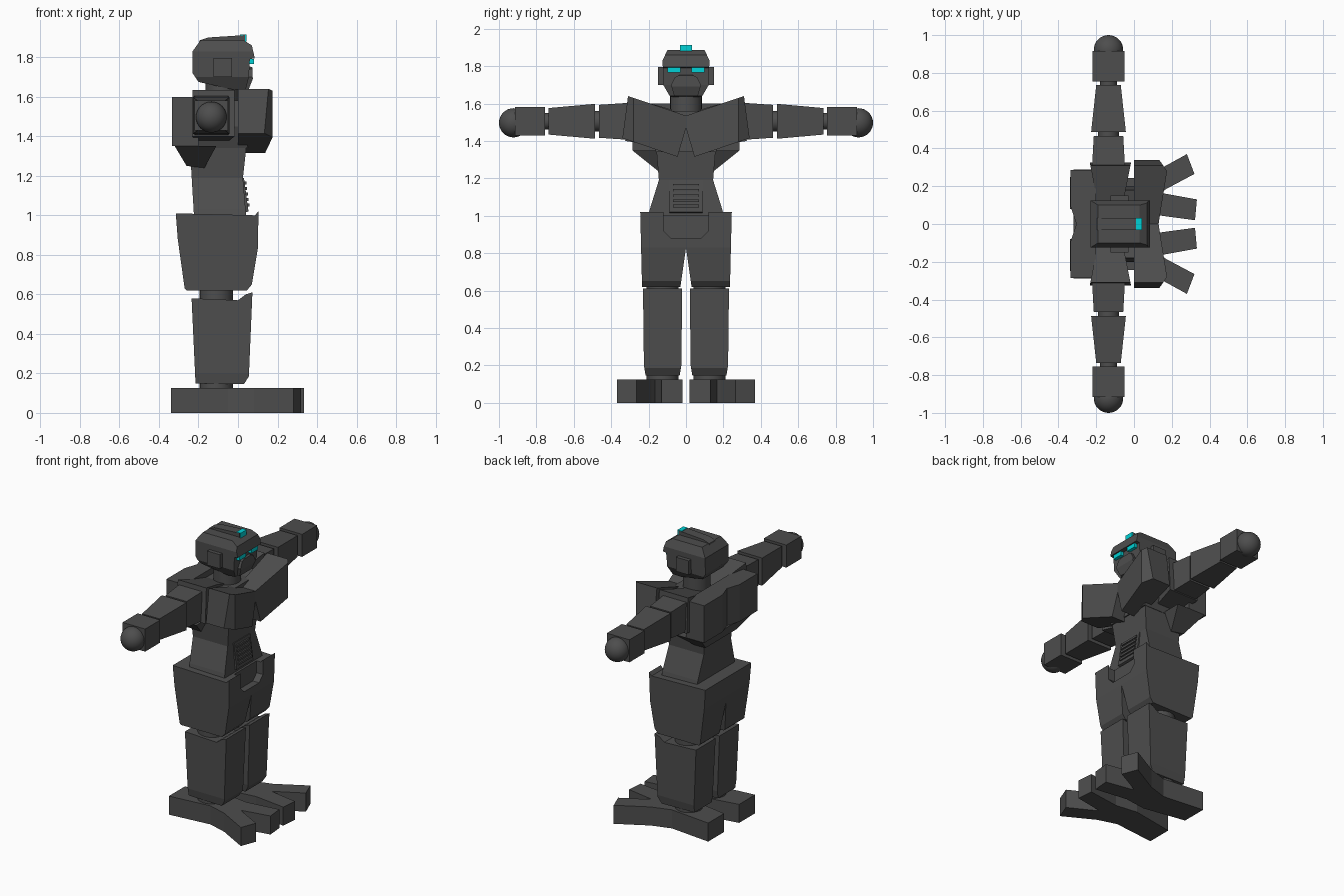
import bpy, bmesh, math

old = bpy.data.objects.get("Cube")
if old:
    bpy.data.objects.remove(old, do_unlink=True)


def material(name, rgb):
    m = bpy.data.materials.new(name)
    m.use_nodes = True
    m.diffuse_color = (*rgb, 1)
    m.node_tree.nodes["Principled BSDF"].inputs["Base Color"].default_value = (*rgb, 1)
    return m


GREY = material("dark grey", (0.075, 0.075, 0.075))
TEAL = material("teal", (0.0, 0.64, 0.67))
ARM_X, ARM_Z = -0.135, 1.505


def add(name, bm, mat=GREY, mirror=False):
    bmesh.ops.recalc_face_normals(bm, faces=bm.faces)
    mesh = bpy.data.meshes.new(name)
    bm.to_mesh(mesh)
    bm.free()
    mesh.materials.append(mat)
    ob = bpy.data.objects.new(name, mesh)
    bpy.context.collection.objects.link(ob)
    if mirror:
        mod = ob.modifiers.new("mirror", 'MIRROR')
        mod.use_axis = (False, True, False)
        mod.use_clip = True
    return ob


def prism(name, axis, pts, lo, hi, mat=GREY, mirror=False):
    """Extrude a profile along an axis; the profile uses the other two axes in order."""
    i = "xyz".index(axis)

    def at(p, d):
        c = list(p)
        c.insert(i, d)
        return c
    bm = bmesh.new()
    a = [bm.verts.new(at(p, lo)) for p in pts]
    b = [bm.verts.new(at(p, hi)) for p in pts]
    bm.faces.new(a)
    bm.faces.new(b[::-1])
    for k in range(len(pts)):
        j = (k + 1) % len(pts)
        bm.faces.new((a[k], b[k], b[j], a[j]))
    return add(name, bm, mat, mirror)


def combine(ob, cutter, op):
    """Bake a boolean into the part and drop the cutter."""
    mod = ob.modifiers.new("cut", 'BOOLEAN')
    mod.operation, mod.object, mod.solver = op, cutter, 'EXACT'
    dg = bpy.context.evaluated_depsgraph_get()
    mesh = bpy.data.meshes.new_from_object(ob.evaluated_get(dg))
    ob.modifiers.clear()
    ob.data = mesh
    bpy.data.objects.remove(cutter, do_unlink=True)
    return ob


def carve(name, first, second, mirror=True):
    """Solid where two extruded profiles overlap, each given as (axis, points)."""
    ob = prism(name, *first, -1.5 if first[0] != 'z' else 0, 2.5)
    ob = combine(ob, prism("cutter", *second, -1.6 if second[0] != 'z' else -0.1, 2.6), 'INTERSECT')
    if mirror:
        mod = ob.modifiers.new("mirror", 'MIRROR')
        mod.use_axis = (False, True, False)
    return ob


def box(name, x, y, z, mat=GREY, mirror=False):
    return prism(name, 'z', [(x[0], y[0]), (x[1], y[0]), (x[1], y[1]), (x[0], y[1])], *z, mat, mirror)


def arm_block(name, y0, y1, a, b):
    """Tapered arm section; a and b are half sizes (x, z) at its two ends."""
    bm = bmesh.new()
    rings = [[bm.verts.new((ARM_X + sx * h[0], y, ARM_Z + sz * h[1]))
              for sx, sz in ((-1, -1), (1, -1), (1, 1), (-1, 1))] for y, h in ((y0, a), (y1, b))]
    bm.faces.new(rings[0])
    bm.faces.new(rings[1])
    for k in range(4):
        j = (k + 1) % 4
        bm.faces.new((rings[0][k], rings[1][k], rings[1][j], rings[0][j]))
    return add(name, bm, GREY, True)


def smooth(ob):
    bpy.ops.object.select_all(action='DESELECT')
    ob.select_set(True)
    bpy.context.view_layer.objects.active = ob
    bpy.ops.object.shade_smooth_by_angle(angle=math.radians(40))


def joint(name, axis, centre, r, lo, hi, mirror=True):
    pts = [(centre[0] + r * math.cos(t * math.tau / 24), centre[1] + r * math.sin(t * math.tau / 24))
           for t in range(24)]
    smooth(prism(name, axis, pts, lo, hi, GREY, mirror))


# Feet: splayed heel and two toes each
prism("foot", 'z', [(-.34, .25), (-.05, .22), (.08, .26), (.28, .37), (.32, .265), (.17, .185), (.14, .165),
                    (.333, .13), (.323, .02), (.1, .05), (-.05, .03), (-.34, .08)], 0, .125, GREY, True)
joint("ankle", 'z', (-.11, .125), .085, .12, .16)

# Shins and knees
carve("shin", ('y', [(-.235, .58), (-.215, .15), (.03, .145), (.055, .185), (.073, .61), (.04, .6), (0, .57)]),
      ('x', [(.02, .62), (.025, .2), (.035, .14), (.215, .14), (.225, .2), (.23, .62)]))
joint("knee", 'z', (-.11, .125), .085, .56, .64)

# Thighs and hips with a notch at the front of the waist
thigh = carve("thigh", ('y', [(-.315, 1.01), (-.305, .88), (-.27, .63), (-.26, .62), (.045, .62), (.07, .65),
                              (.1, .83), (.104, 1.02), (.085, 1.0)]),
              ('x', [(0, 1.03), (0, .83), (.03, .62), (.235, .62), (.245, 1.03)]), mirror=False)
notch = prism("cutter", 'x', [(-.05, .88), (.08, .88), (.12, .92), (.12, 1.1), (-.05, 1.1)], .055, .3)
combine(thigh, notch, 'DIFFERENCE')
thigh.modifiers.new("mirror", 'MIRROR').use_axis = (False, True, False)

# Abdomen with a ribbed front panel
carve("abdomen", ('y', [(-.22, .95), (-.245, 1.37), (.045, 1.37), (.025, 1.19), (.045, .95)]),
      ('x', [(0, .95), (.205, .98), (.195, 1.03), (.145, 1.19), (.16, 1.37), (0, 1.37)]))
prism("belly_panel", 'y', [(0, 1.19), (.03, 1.19), (.053, 1.02), (0, 1.0)], -.088, .088)
for i in range(5):
    z = 1.045 + i * .028
    x = .05 - i * .004
    box("belly_slat", (x - .01, x + .008), (-.07, .07), (z, z + .014))

# Torso core, chest plates and shoulders
carve("torso", ('y', [(-.24, 1.34), (-.24, 1.58), (-.2, 1.6), (.03, 1.6), (.05, 1.34)]),
      ('x', [(0, 1.34), (.16, 1.34), (.2, 1.45), (.18, 1.58), (.1, 1.56), (0, 1.56)]))
carve("chest_plate", ('x', [(0, 1.535), (0, 1.47), (.045, 1.315), (.34, 1.415), (.31, 1.64)]),
      ('z', [(0, -.1), (0, .345), (.13, .345), (.175, .28), (.13, 0), (.13, -.1)]))
carve("shoulder", ('x', [(.05, 1.56), (.05, 1.36), (.325, 1.4), (.31, 1.635)]),
      ('z', [(-.2, .05), (-.2, .15), (-.235, .33), (-.015, .33), (-.05, .15), (-.05, .05)]))

# Back pack with a centre groove and a wedge beneath
prism("back_pack", 'z', [(-.305, 0), (-.335, .09), (-.335, .285), (-.2, .285), (-.2, 0)], 1.35, 1.6, GREY, True)
carve("back_wedge", ('y', [(-.32, 1.35), (-.26, 1.25), (-.17, 1.24), (-.11, 1.35)]),
      ('x', [(0, 1.24), (.15, 1.24), (.3, 1.36), (0, 1.36)]))

# Arms held straight out
arm_block("upper_arm", .29, .465, (.088, .1), (.078, .088))
joint("elbow", 'y', (ARM_X, ARM_Z), .055, .45, .51)
arm_block("forearm", .487, .735, (.092, .093), (.065, .071))
joint("wrist", 'y', (ARM_X, ARM_Z), .045, .72, .77)
arm_block("hand", .755, .915, (.084, .076), (.084, .076))
bm = bmesh.new()
bmesh.ops.create_uvsphere(bm, u_segments=32, v_segments=16, radius=.078)
bmesh.ops.translate(bm, verts=bm.verts, vec=(ARM_X, .922, 1.497))
smooth(add("fist", bm, GREY, True))

# Head, ears, face guard and crest
joint("neck", 'z', (-.08, 0), .085, 1.54, 1.68, False)
carve("head", ('y', [(-.2, 1.675), (-.23, 1.72), (-.23, 1.83), (-.19, 1.885), (.03, 1.885), (.07, 1.86),
                     (.085, 1.795), (.06, 1.79), (.055, 1.7), (.04, 1.64), (-.02, 1.635)]),
      ('x', [(0, 1.62), (.075, 1.62), (.122, 1.7), (.125, 1.83), (.1, 1.885), (0, 1.885)]))
carve("face_guard", ('y', [(0, 1.64), (.055, 1.64), (.075, 1.69), (.072, 1.75), (.05, 1.755), (0, 1.755)]),
      ('x', [(0, 1.63), (.06, 1.63), (.08, 1.7), (.06, 1.74), (.02, 1.76), (0, 1.76)]))
box("ear", (-.125, -.03), (.1, .15), (1.7, 1.795), GREY, True)
prism("crest", 'y', [(-.2, 1.86), (-.195, 1.885), (-.15, 1.9), (.035, 1.912), (.035, 1.86)], -.032, .032)
box("crest_light", (.01, .042), (-.031, .031), (1.88, 1.914), TEAL)
box("eye", (.05, .08), (.03, .1), (1.765, 1.792), TEAL, True)
